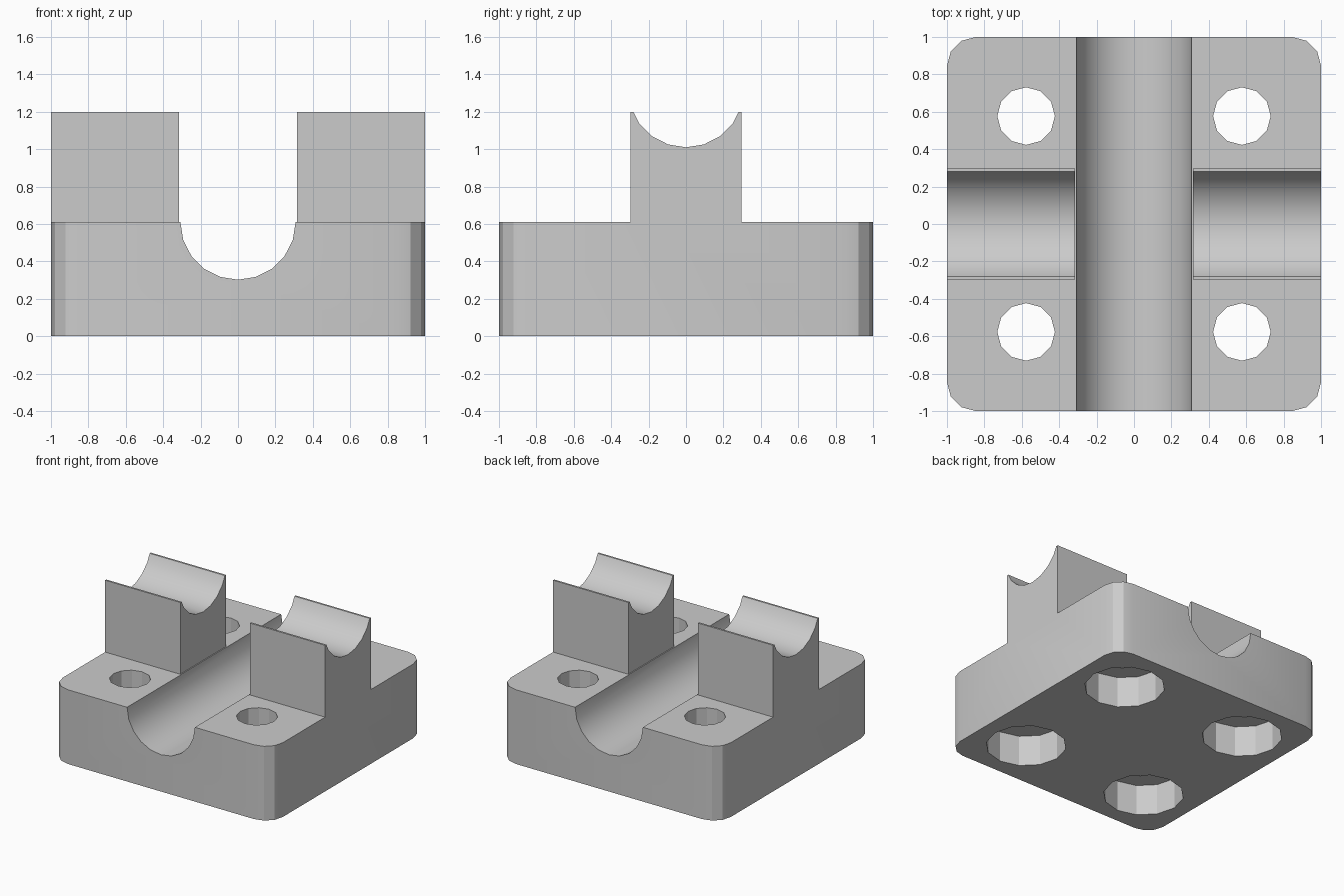
import bpy
import bmesh
from math import sin, cos, pi, radians
from mathutils import Vector

cube = bpy.data.objects.get("Cube")
if cube:
    bpy.data.objects.remove(cube, do_unlink=True)

BASE_TOP, POST_TOP = 0.61, 1.2
POST_HALF, SLOT_HALF = 0.297, 0.316
CHANNEL_R, CORNER_R = 0.308, 0.154
HOLE_POS, HOLE_R, BORE_R, BORE_DEPTH = 0.577, 0.154, 0.303, 0.254

grey = bpy.data.materials.new("plain grey")
grey.use_nodes = True
colour = (0.6, 0.6, 0.6, 1)
grey.diffuse_color = colour
grey.node_tree.nodes["Principled BSDF"].inputs["Base Color"].default_value = colour


def arc(cx, cy, r, start, end, steps):
    """Points along an arc, angles in degrees."""
    angles = [radians(start + (end - start) * i / steps) for i in range(steps + 1)]
    return [(cx + r * cos(a), cy + r * sin(a)) for a in angles]


def prism(name, profile, axis, lo, hi):
    """Extrude a 2D profile along x, y or z."""
    place = {"x": lambda u, v, d: (d, u, v),
             "y": lambda u, v, d: (u, d, v),
             "z": lambda u, v, d: (u, v, d)}[axis]
    bm = bmesh.new()
    face = bm.faces.new([bm.verts.new(place(u, v, lo)) for u, v in profile])
    ext = bmesh.ops.extrude_face_region(bm, geom=[face])
    top = [g for g in ext["geom"] if isinstance(g, bmesh.types.BMVert)]
    bmesh.ops.translate(bm, verts=top, vec=Vector(place(0, 0, hi - lo)))
    bmesh.ops.recalc_face_normals(bm, faces=bm.faces)
    mesh = bpy.data.meshes.new(name)
    bm.to_mesh(mesh)
    bm.free()
    mesh.materials.append(grey)
    obj = bpy.data.objects.new(name, mesh)
    bpy.context.collection.objects.link(obj)
    return obj


def activate(obj):
    bpy.ops.object.select_all(action="DESELECT")
    obj.select_set(True)
    bpy.context.view_layer.objects.active = obj


def cut(body, cutter):
    """Subtract a helper solid, then discard it."""
    cutter.hide_render = True
    mod = body.modifiers.new("cut", "BOOLEAN")
    mod.operation = "DIFFERENCE"
    mod.solver = "EXACT"
    mod.object = cutter
    activate(body)
    bpy.ops.object.modifier_apply(modifier=mod.name)
    bpy.data.objects.remove(cutter, do_unlink=True)


# Full block with rounded vertical corners
c = 1 - CORNER_R
outline = []
for i, (sx, sy) in enumerate([(1, 1), (-1, 1), (-1, -1), (1, -1)]):
    outline += arc(sx * c, sy * c, CORNER_R, 90 * i, 90 * i + 90, 3)
body = prism("clamp_block", outline, "z", 0, POST_TOP)

# Steps in front of and behind the two posts
for s in (-1, 1):
    near, far = s * POST_HALF, s * 1.2
    step = [(near, BASE_TOP), (far, BASE_TOP), (far, 1.5), (near, 1.5)]
    cut(body, prism("step_cutter", step, "x", -1.2, 1.2))

# Round-bottomed channel from front to back, slightly wider between the posts
ledge = BASE_TOP + 0.002
channel = arc(0, BASE_TOP, CHANNEL_R, 180, 360, 10)
channel += [(CHANNEL_R, ledge), (SLOT_HALF, ledge), (SLOT_HALF, 1.5),
            (-SLOT_HALF, 1.5), (-SLOT_HALF, ledge), (-CHANNEL_R, ledge)]
cut(body, prism("channel_cutter", channel, "y", -1.2, 1.2))

# Rounded saddle across the post tops
saddle = arc(0, 1.318, CHANNEL_R, 0, 360, 20)[:-1]
cut(body, prism("saddle_cutter", saddle, "x", -1.2, 1.2))

# Four bolt holes, counterbored from below
for sx in (-1, 1):
    for sy in (-1, 1):
        for r, height in ((BORE_R, BORE_DEPTH), (HOLE_R, 0.8)):
            ring = arc(sx * HOLE_POS, sy * HOLE_POS, r, 0, 360, 12)[:-1]
            cut(body, prism("hole_cutter", ring, "z", -0.1, height))

# Smooth the channel and saddle, keep every other edge crisp
activate(body)
bpy.ops.object.shade_smooth_by_angle(angle=radians(25))
